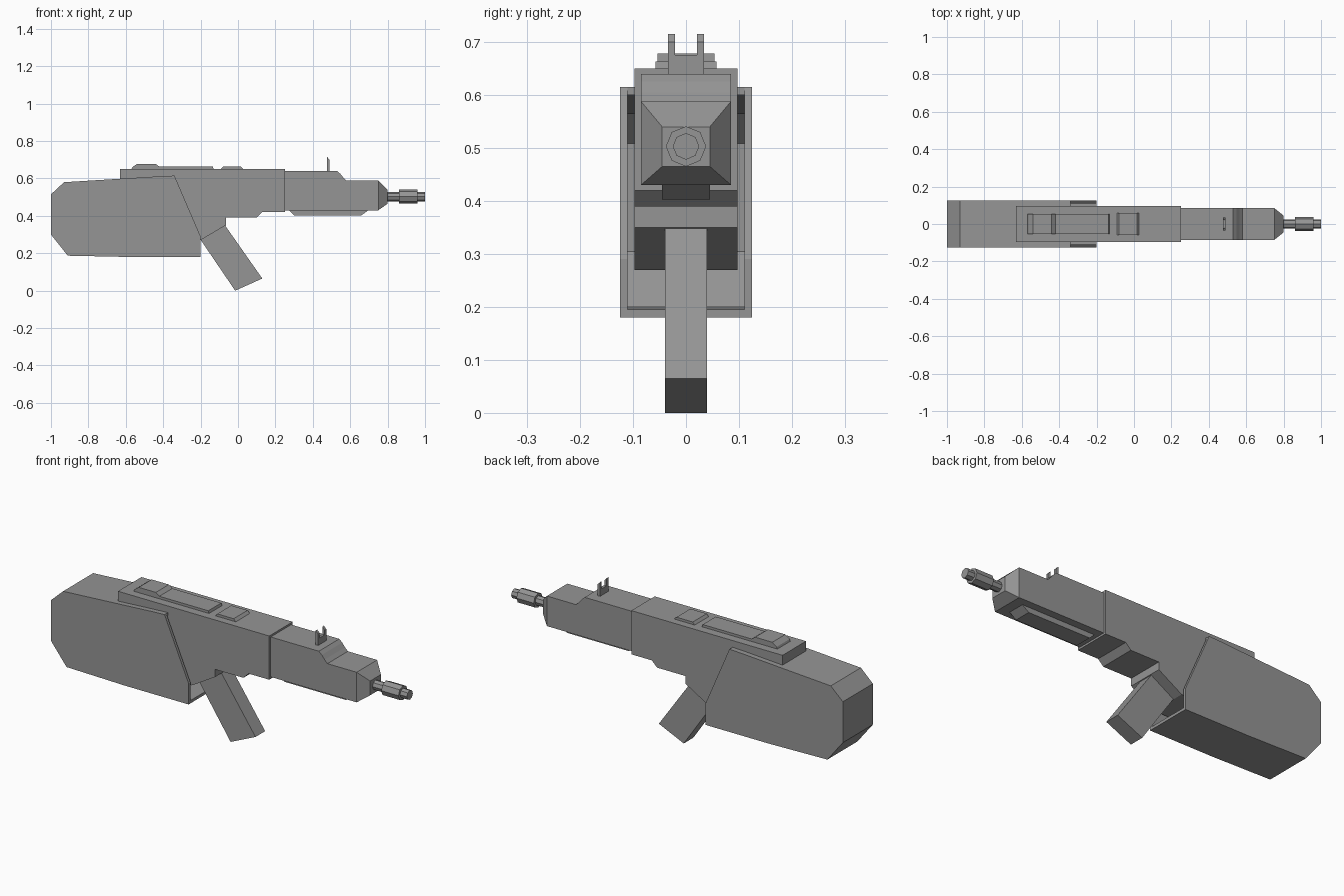
import bpy, bmesh, math
from mathutils import Matrix

cube = bpy.data.objects.get("Cube")
if cube:
    bpy.data.objects.remove(cube, do_unlink=True)

grey = bpy.data.materials.new("plain grey")
grey.use_nodes = True
colour = (0.3, 0.3, 0.3, 1)
grey.diffuse_color = colour
grey.node_tree.nodes["Principled BSDF"].inputs["Base Color"].default_value = colour


def finish(name, bm):
    bmesh.ops.recalc_face_normals(bm, faces=bm.faces)
    mesh = bpy.data.meshes.new(name)
    bm.to_mesh(mesh)
    bm.free()
    mesh.materials.append(grey)
    obj = bpy.data.objects.new(name, mesh)
    bpy.context.collection.objects.link(obj)
    return obj


def slab(name, profile, half, centre=0.0):
    """Extrude an (x, z) profile across y."""
    bm = bmesh.new()
    face = bm.faces.new([bm.verts.new((x, centre - half, z)) for x, z in profile])
    out = bmesh.ops.extrude_face_region(bm, geom=[face])
    verts = [v for v in out["geom"] if isinstance(v, bmesh.types.BMVert)]
    bmesh.ops.translate(bm, verts=verts, vec=(0, 2 * half, 0))
    return finish(name, bm)


def rod(name, x0, x1, radius, z):
    """Octagonal rod along x."""
    bm = bmesh.new()
    turn = Matrix.Translation(((x0 + x1) / 2, 0, z)) @ Matrix.Rotation(math.pi / 2, 4, 'Y')
    bmesh.ops.create_cone(bm, cap_ends=True, segments=8, radius1=radius,
                          radius2=radius, depth=x1 - x0, matrix=turn)
    return finish(name, bm)


# Hollow stock: a bent strip closed by two side plates
outer = [(-.34, .615), (-.41, .612), (-.93, .58), (-1, .515), (-1, .3),
         (-.91, .187), (-.57, .18), (-.2, .18)]
inner = [(-.2, .195), (-.57, .195), (-.903, .202), (-.985, .305),
         (-.985, .508), (-.924, .565), (-.41, .597), (-.34, .6)]
slab("stock_shell", outer + inner, .11)
for side, y in (("left", .1175), ("right", -.1175)):
    slab("stock_side_" + side, outer + [(-.2, .29)], .0075, y)

# Receiver
slab("receiver", [(-.63, .65), (.25, .65), (.25, .42), (.13, .42), (.1, .39),
                  (-.065, .39), (-.065, .35), (-.2, .27), (-.63, .27)], .0975)

# Fore end with a sloped step and a tapered nose
slab("fore_end", [(.25, .64), (.53, .64), (.547, .625), (.563, .605), (.58, .588),
                  (.75, .588), (.75, .43), (.25, .43)], .085)
bm = bmesh.new()
rings = []
for x, half, low, high in ((.75, .085, .43, .588), (.8, .045, .465, .54)):
    rings.append([bm.verts.new((x, y, z)) for y, z in
                  ((-half, low), (half, low), (half, high), (-half, high))])
for i in range(4):
    j = (i + 1) % 4
    bm.faces.new((rings[0][i], rings[0][j], rings[1][j], rings[1][i]))
for ring in rings:
    bm.faces.new(ring)
finish("nose", bm)
slab("under_rail", [(.27, .432), (.3, .403), (.66, .403), (.7, .432)], .045)

# Barrel and muzzle sleeve
rod("barrel", .79, 1, .025, .503)
rod("muzzle_sleeve", .86, .96, .038, .503)

# Pistol grip
slab("grip", [(-.2, .272), (-.07, .35), (.13, .065), (-.015, 0)], .04)

# Raised plates on top of the receiver
slab("top_rail", [(-.57, .648), (-.565, .66), (-.54, .678), (-.44, .678),
                  (-.42, .663), (-.135, .663), (-.13, .648)], .054)
slab("top_plate", [(-.093, .648), (-.08, .663), (.015, .663), (.03, .648)], .058)

# Forked sight
slab("sight_base", [(.476, .635), (.476, .675), (.49, .675), (.49, .635)], .034)
for side, y in (("left", .0275), ("right", -.0275)):
    slab("sight_prong_" + side, [(.476, .675), (.476, .715), (.49, .7), (.49, .675)],
         .0065, y)
